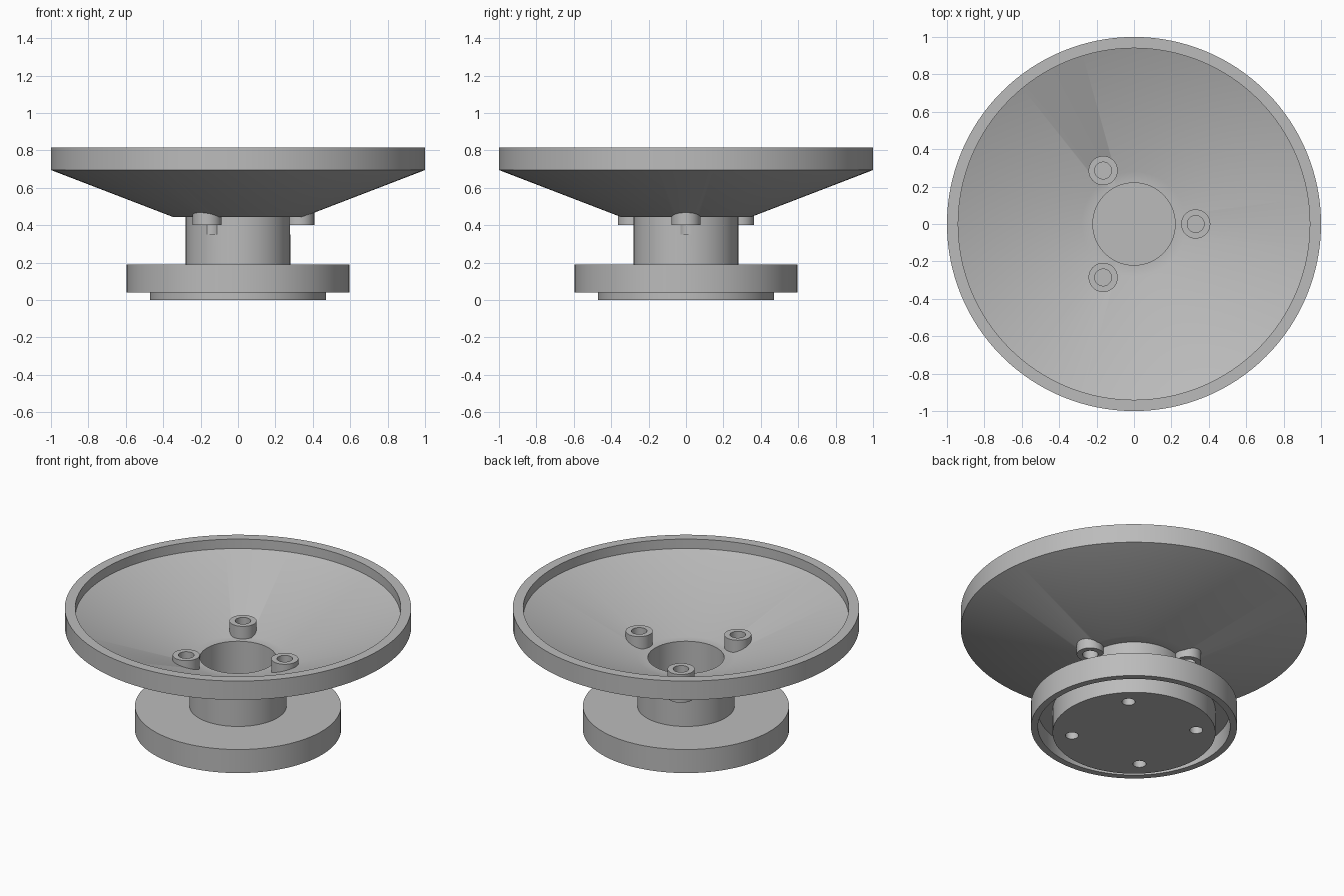
import bpy, bmesh
from math import sin, cos, pi, radians

cube = bpy.data.objects.get("Cube")
if cube:
    bpy.data.objects.remove(cube, do_unlink=True)

grey = bpy.data.materials.new("plain grey")
grey.use_nodes = True
colour = (0.5, 0.5, 0.5, 1)
grey.diffuse_color = colour
grey.node_tree.nodes["Principled BSDF"].inputs["Base Color"].default_value = colour


def lathe(name, profile, closed=False, steps=128, centre=(0, 0, 0)):
    """Spin (radius, height) points about z; an open profile ends on the axis."""
    bm = bmesh.new()
    rings = []
    for r, z in profile:
        if r == 0:
            rings.append([bm.verts.new((0, 0, z))] * steps)
        else:
            rings.append([bm.verts.new((r * cos(2 * pi * i / steps), r * sin(2 * pi * i / steps), z))
                          for i in range(steps)])
    pairs = list(zip(rings, rings[1:]))
    if closed:
        pairs.append((rings[-1], rings[0]))
    for a, b in pairs:
        for i in range(steps):
            j = (i + 1) % steps
            bm.faces.new(dict.fromkeys((a[i], a[j], b[j], b[i])))
    bmesh.ops.recalc_face_normals(bm, faces=bm.faces)
    mesh = bpy.data.meshes.new(name)
    bm.to_mesh(mesh)
    bm.free()
    mesh.materials.append(grey)
    obj = bpy.data.objects.new(name, mesh)
    obj.location = centre
    bpy.context.collection.objects.link(obj)
    return obj


def activate(obj):
    bpy.ops.object.select_all(action='DESELECT')
    obj.select_set(True)
    bpy.context.view_layer.objects.active = obj


def drill(target, radius, low, high, spots):
    """Cut round holes into the target."""
    for x, y in spots:
        cutter = lathe("drill", [(0, low), (radius, low), (radius, high), (0, high)],
                       steps=32, centre=(x, y, 0))
        cutter.hide_render = True
        bpy.context.view_layer.update()
        activate(target)
        mod = target.modifiers.new("hole", 'BOOLEAN')
        mod.operation, mod.solver, mod.object = 'DIFFERENCE', 'EXACT', cutter
        bpy.ops.object.modifier_apply(modifier=mod.name)
        bpy.data.objects.remove(cutter, do_unlink=True)


def around(radius, count, start=0):
    return [(radius * cos(radians(start + 360 * i / count)),
             radius * sin(radians(start + 360 * i / count))) for i in range(count)]


# Dish, hub and hollow-bottomed base turned as one piece
body = lathe("dish_hub_and_base", [
    (0, 0.15), (0.22, 0.15), (0.22, 0.5), (0.28, 0.5), (0.94, 0.755), (0.94, 0.815),
    (1, 0.815), (1, 0.695), (0.35, 0.445), (0.28, 0.445), (0.28, 0.19), (0.595, 0.19),
    (0.595, 0.04), (0.555, 0.04), (0.555, 0.15), (0.47, 0.15), (0.47, 0), (0, 0)])

# Mounting holes under the base and screw holes through the dish
boss_spots = around(0.33, 3)
drill(body, 0.038, -0.1, 0.1, around(0.36, 4, 45))
drill(body, 0.06, 0.35, 0.7, boss_spots)
parts = [body]

# Screw bosses through the dish floor
for n, (x, y) in enumerate(boss_spots, 1):
    parts.append(lathe(f"screw_boss_{n}", [(0.045, 0.4), (0.078, 0.4), (0.078, 0.58), (0.045, 0.58)],
                       closed=True, steps=48, centre=(x, y, 0)))

for part in parts:
    activate(part)
    bpy.ops.object.shade_smooth_by_angle(angle=radians(30))
